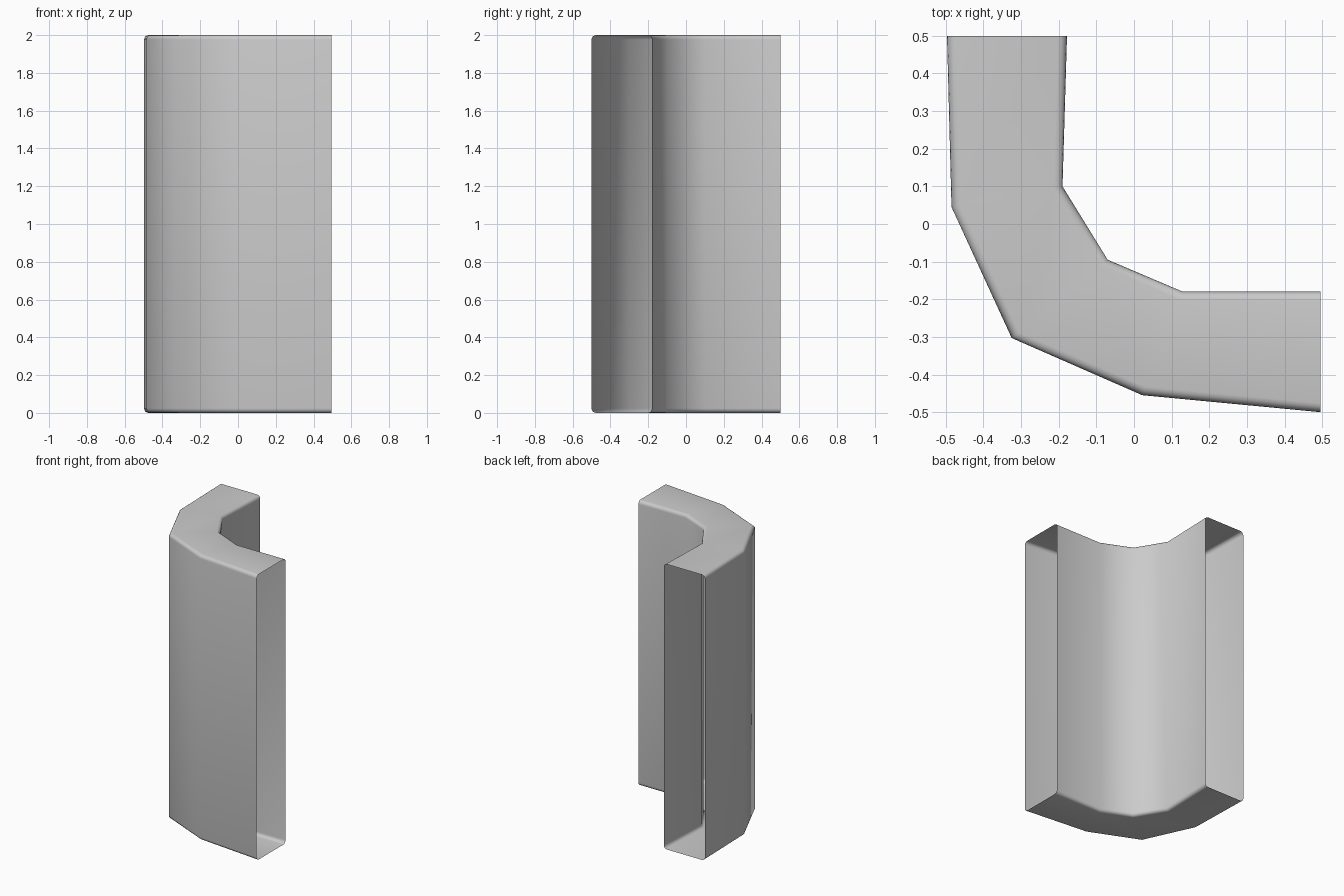
import bpy, bmesh, math
from mathutils import Vector

if "Cube" in bpy.data.objects:
    bpy.data.objects.remove(bpy.data.objects["Cube"])

# Plan outline of the bend: matching outer and inner points
outer = [(-0.497, 0.5), (-0.485, 0.045), (-0.325, -0.303), (0.022, -0.455), (0.495, -0.5)]
inner = [(-0.178, 0.5), (-0.19, 0.1), (-0.07, -0.095), (0.13, -0.18), (0.495, -0.18)]
H, R, SEG = 2.0, 0.024, 4


def section(o, i):
    """Rounded rectangle standing between an outer and an inner point."""
    o, i = Vector((*o, 0)), Vector((*i, 0))
    width = (i - o).length
    d = (i - o).normalized()
    pts = []
    corners = [(width - R, H - R, 0), (R, H - R, 90), (R, R, 180), (width - R, R, 270)]
    for cx, cz, start in corners:
        for k in range(SEG + 1):
            a = math.radians(start + 90 * k / SEG)
            p = o + d * (cx + R * math.cos(a))
            pts.append((p.x, p.y, cz + R * math.sin(a)))
    return pts


# Hollow corner wall, open at both ends
bm = bmesh.new()
rings = [[bm.verts.new(p) for p in section(o, i)] for o, i in zip(outer, inner)]
for a, b in zip(rings, rings[1:]):
    n = len(a)
    for k in range(n):
        bm.faces.new((a[k], b[k], b[(k + 1) % n], a[(k + 1) % n]))
bmesh.ops.recalc_face_normals(bm, faces=bm.faces[:])
# Make sure the outer skin faces outward (the top must face up)
bm.normal_update()
top = max(bm.faces, key=lambda f: f.calc_center_median().z)
if top.normal.z < 0:
    bmesh.ops.reverse_faces(bm, faces=bm.faces[:])
mesh = bpy.data.meshes.new("corner_wall")
bm.to_mesh(mesh)
bm.free()
wall = bpy.data.objects.new("corner_wall", mesh)
bpy.context.collection.objects.link(wall)

# Smooth shading with sharp edges kept
bpy.context.view_layer.objects.active = wall
wall.select_set(True)
bpy.ops.object.shade_smooth_by_angle(angle=math.radians(50))
